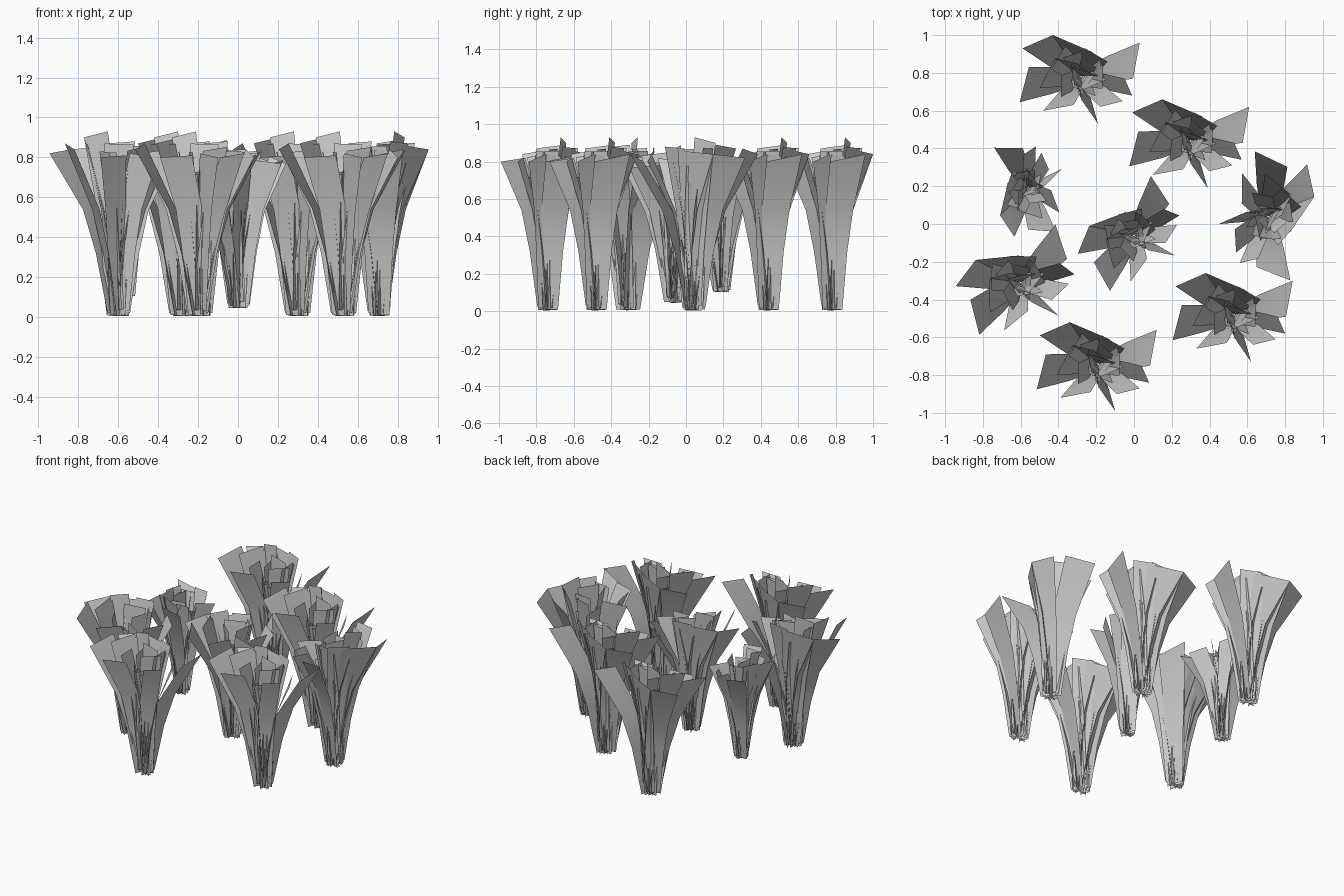
import bpy, random
from math import radians, cos, sin
from mathutils import Vector, Matrix

if "Cube" in bpy.data.objects:
    bpy.data.objects.remove(bpy.data.objects["Cube"])

random.seed(11)

# Tip edges of the outer blades, relative to the clump root: x1, y1, z1, x2, y2, z2
outer = [
    (-0.325, -0.135, 0.84, -0.277, 0.05, 0.87),
    (-0.31, 0.15, 0.82, -0.15, 0.22, 0.84),
    (-0.15, 0.22, 0.84, 0.06, 0.13, 0.86),
    (0.31, 0.18, 0.84, 0.275, -0.01, 0.80),
    (0.27, -0.10, 0.80, 0.23, -0.01, 0.84),
    (0.09, -0.25, 0.80, 0.00, -0.12, 0.82),
    (-0.20, -0.18, 0.80, -0.04, -0.15, 0.81),
    (0.22, -0.13, 0.82, 0.10, -0.16, 0.80),
    (-0.22, -0.06, 0.87, -0.14, 0.09, 0.89),
    (-0.14, 0.10, 0.90, -0.02, 0.07, 0.93),
    (0.02, 0.15, 0.87, 0.14, 0.08, 0.88),
]


def blade(a, b, root, verts, faces):
    """One flat leaf: narrow root, gently bent middle, wide square tip."""
    a, b = Vector(a), Vector(b)
    c, d = (a + b) / 2, b - a
    flat = Vector((d.x, d.y, 0))
    w = flat.length
    flat.normalize()
    i = len(verts)
    for f, z, width in ((0.08, root, 0.10),
                        (0.26, 0.32, 0.08 + w * 0.22),
                        (0.46, 0.54, 0.05 + w * 0.52)):
        p = Vector((c.x * f, c.y * f, z))
        verts += [p - flat * width / 2, p + flat * width / 2]
    verts += [a, b]
    faces += [(j, j + 1, j + 3, j + 2) for j in (i, i + 2, i + 4)]


verts, faces = [], []
for k, t in enumerate(outer):
    blade(t[:3], t[3:], 0.01 + 0.01 * (k % 3), verts, faces)

# Steeper inner blades filling the heart of the clump
for k in range(13):
    ang = radians(360 / 13 * k + random.uniform(-12, 12))
    r = random.uniform(0.03, 0.14)
    z = random.uniform(0.68, 0.87)
    w = random.uniform(0.10, 0.15)
    twist = ang + radians(90 + random.uniform(-40, 40))
    c = Vector((r * 1.25 * cos(ang), r * sin(ang), z))
    e = Vector((cos(twist), sin(twist), random.uniform(-0.15, 0.15))) * w / 2
    blade(c - e, c + e, random.uniform(0.0, 0.04), verts, faces)

mesh = bpy.data.meshes.new("grass_clump")
mesh.from_pydata([tuple(v) for v in verts], [], faces)
mesh.shade_smooth()
mesh.update()

# Clump placements: x, y, turn in degrees, scale (about mid height)
for k, (x, y, turn, s) in enumerate((
        (-0.28, 0.78, 0, 1), (0.30, 0.44, 0, 1),
        (0.53, -0.48, 0, 1), (-0.19, -0.74, 0, 1),
        (-0.60, -0.31, 29, 1), (0.71, 0.04, -101, 1),
        (0.00, -0.06, 44, 0.91), (-0.56, 0.19, 100, 0.78))):
    clump = bpy.data.objects.new(f"grass_clump_{k + 1}", mesh)
    bpy.context.collection.objects.link(clump)
    clump.matrix_world = (Matrix.Translation((x, y, 0.45 * (1 - s)))
                          @ Matrix.Rotation(radians(turn), 4, 'Z')
                          @ Matrix.Scale(s, 4))
